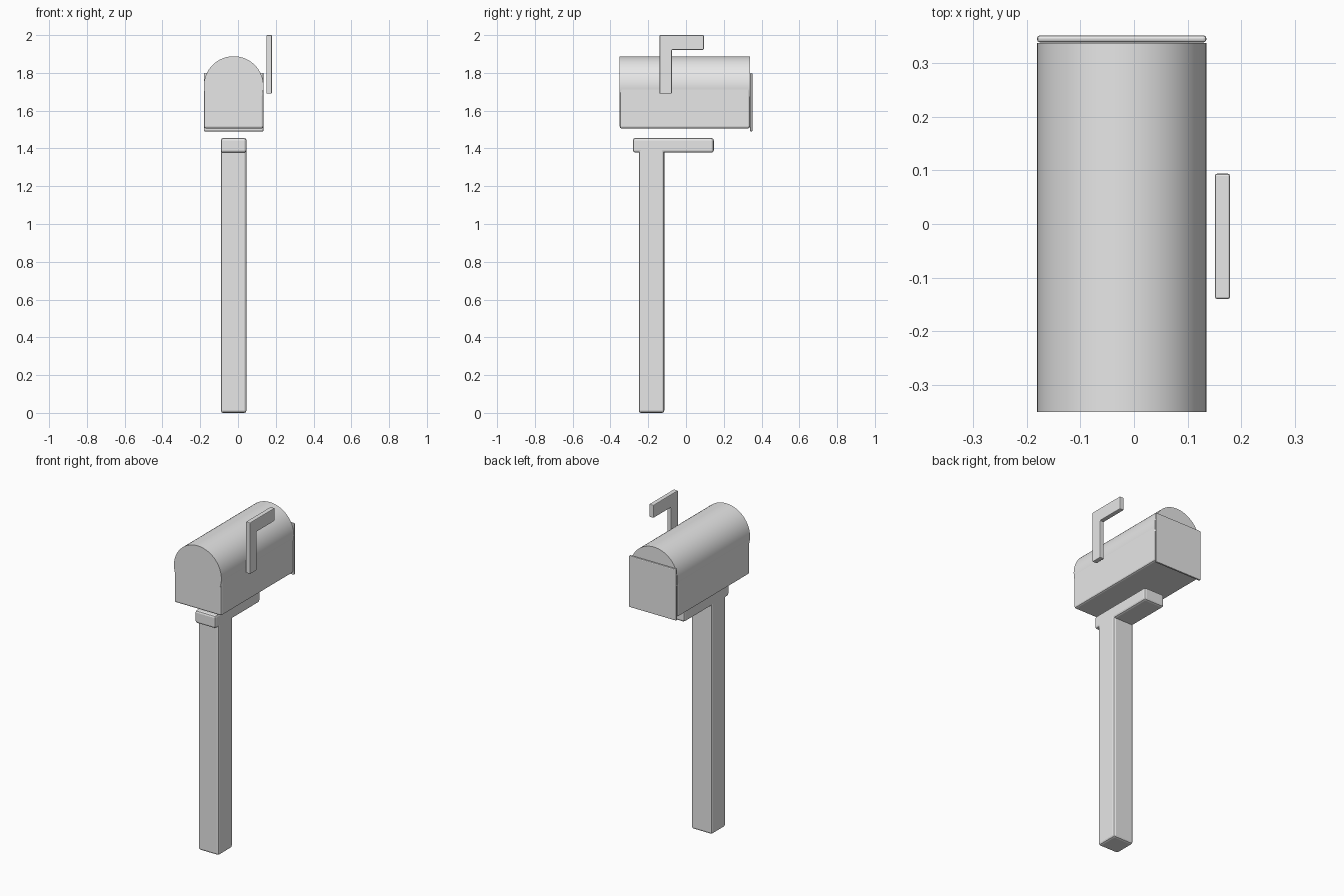
import bpy
import bmesh
from math import pi, radians
from mathutils import Matrix, Vector

cube = bpy.data.objects.get("Cube")
if cube:
    bpy.data.objects.remove(cube, do_unlink=True)

grey = bpy.data.materials.new("plain_grey")
grey.use_nodes = True
grey.diffuse_color = (0.8, 0.8, 0.8, 1)
grey.node_tree.nodes["Principled BSDF"].inputs["Base Color"].default_value = grey.diffuse_color

CENTRE_X = -0.023  # centre line of the post and box


def finish(name, bm, bevel=0.0):
    """Turn a bmesh into an object with softened edges."""
    bmesh.ops.recalc_face_normals(bm, faces=bm.faces)
    mesh = bpy.data.meshes.new(name)
    bm.to_mesh(mesh)
    bm.free()
    mesh.materials.append(grey)
    obj = bpy.data.objects.new(name, mesh)
    bpy.context.collection.objects.link(obj)
    if bevel:
        mod = obj.modifiers.new("edge_bevel", "BEVEL")
        mod.width = bevel
        mod.segments = 2
        mod.limit_method = "ANGLE"
    return obj


def extrude_profile(name, x0, x1, points, bevel):
    """Extrude a side outline of (y, z) points across x."""
    bm = bmesh.new()
    face = bm.faces.new([bm.verts.new((x0, y, z)) for y, z in points])
    extruded = bmesh.ops.extrude_face_region(bm, geom=[face])["geom"]
    verts = [v for v in extruded if isinstance(v, bmesh.types.BMVert)]
    bmesh.ops.translate(bm, verts=verts, vec=Vector((x1 - x0, 0, 0)))
    return finish(name, bm, bevel)


def block(name, half_width, y0, y1, z0, z1, bevel):
    outline = [(y0, z0), (y1, z0), (y1, z1), (y0, z1)]
    return extrude_profile(name, CENTRE_X - half_width, CENTRE_X + half_width, outline, bevel)


# Wooden post with its support arm
block("post", 0.068, -0.25, -0.115, 0, 1.42, 0.012)
block("support_arm", 0.068, -0.281, 0.147, 1.378, 1.455, 0.012)

# Box: square lower half and rounded roof
FRONT, BACK = -0.351, 0.338
block("box_base", 0.157, FRONT, BACK, 1.506, 1.75, 0.01)

bm = bmesh.new()
bmesh.ops.create_cone(
    bm, cap_ends=True, segments=64, radius1=0.158, radius2=0.158, depth=BACK - FRONT,
    matrix=Matrix.Translation((CENTRE_X, (FRONT + BACK) / 2, 1.73)) @ Matrix.Rotation(pi / 2, 4, "X"))
roof = finish("rounded_roof", bm)
bpy.ops.object.select_all(action="DESELECT")
roof.select_set(True)
bpy.context.view_layer.objects.active = roof
bpy.ops.object.shade_smooth_by_angle(angle=radians(30))

# Square door plate on the back
block("door", 0.158, 0.339, 0.352, 1.49, 1.80, 0.005)

# Raised signal flag beside the box
flag_outline = [(-0.14, 1.69), (-0.075, 1.69), (-0.075, 1.922),
                (0.094, 1.922), (0.094, 2.0), (-0.14, 2.0)]
extrude_profile("signal_flag", 0.151, 0.179, flag_outline, 0.004)
